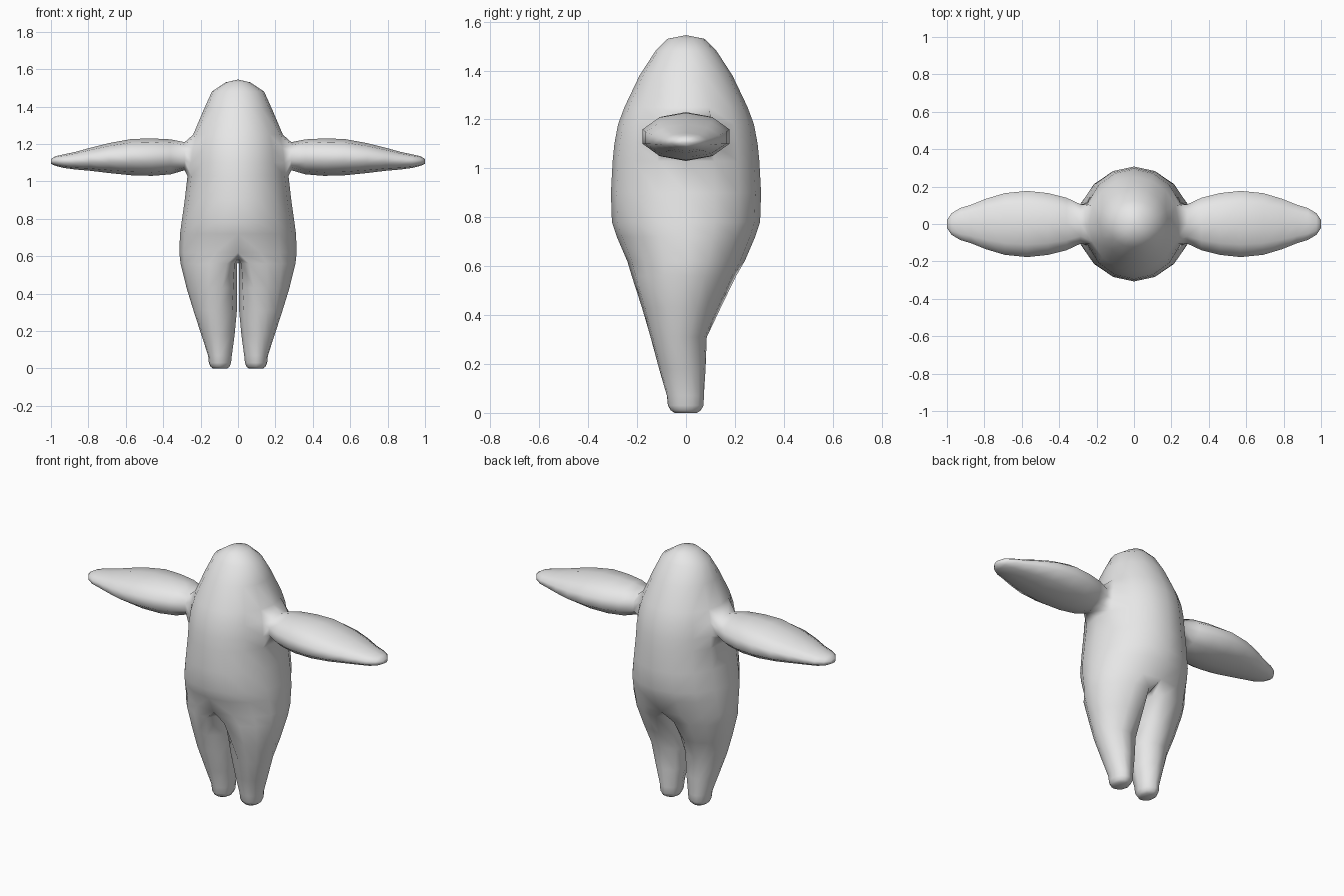
import bpy, bmesh, math

if "Cube" in bpy.data.objects:
    bpy.data.objects.remove(bpy.data.objects["Cube"])

SEG = 8  # segments in each half ring of the body
bm = bmesh.new()


def half_ring(z, hx, hy):
    """Half ellipse running front -> side -> back."""
    ring = []
    for i in range(SEG + 1):
        a = math.pi * (i / SEG - 0.5)
        x = 0 if i in (0, SEG) else hx * math.cos(a)
        ring.append(bm.verts.new((x, hy * math.sin(a), z)))
    return ring


def bridge(a, b, closed=True, skip=()):
    n = len(a)
    for i in range(n if closed else n - 1):
        if i not in skip:
            j = (i + 1) % n
            bm.faces.new((a[i], a[j], b[j], b[i]))


# Body: rings from crown to hips (z, half width, half depth)
body = [(1.53, .065, .075), (1.48, .14, .125), (1.38, .185, .19),
        (1.25, .24, .252), (1.18, .258, .278), (1.10, .268, .293),
        (1.03, .27, .30), (.90, .285, .307), (.78, .302, .303),
        (.72, .31, .283), (.62, .314, .24)]
rings = [half_ring(*r) for r in body]
crown = bm.verts.new((0, 0, 1.545))
for i in range(SEG):
    bm.faces.new((crown, rings[0][i], rings[0][i + 1]))
for k in range(len(rings) - 1):
    # leave a shoulder opening two faces wide and three high
    bridge(rings[k], rings[k + 1], closed=False, skip=(3, 4) if k in (3, 4, 5) else ())

# Arm: ten-sided flattened tube grown out of the shoulder opening
top, bot = rings[3], rings[6]
loop = [top[4], top[5], rings[4][5], rings[5][5], bot[5],
        bot[4], bot[3], rings[5][3], rings[4][3], top[3]]
arm = [(.285, .105, 1.06, 1.21), (.36, .14, 1.038, 1.225), (.46, .165, 1.03, 1.23),
       (.57, .177, 1.033, 1.227), (.69, .165, 1.045, 1.205), (.79, .135, 1.057, 1.18),
       (.87, .103, 1.064, 1.158), (.93, .085, 1.072, 1.145), (.975, .058, 1.083, 1.135),
       (1.0, .022, 1.095, 1.12)]
for x, hy, z0, z1 in arm:
    new = []
    for i in range(10):
        a = math.pi / 2 - i * math.tau / 10
        new.append(bm.verts.new((x, hy / .951 * math.cos(a),
                                 (z0 + z1) / 2 + (z1 - z0) / 2 * math.sin(a))))
    bridge(loop, new)
    loop = new
bm.faces.new(loop)

# Leg: tube from the half hip ring closed by a crotch line on the midplane
crotch = [bm.verts.new((0, y, z)) for y, z in ((.15, .59), (0, .57), (-.15, .59))]
loop = rings[-1] + crotch
# (z, inner x, seam x, outer x, back y, front y)
leg = [(.56, .005, .06, .307, .205, -.222), (.43, .005, .085, .275, .142, -.18),
       (.31, .006, .105, .238, .085, -.145), (.18, .018, .10, .196, .08, -.11),
       (.07, .033, .096, .16, .073, -.078), (.03, .037, .096, .156, .072, -.074),
       (.01, .045, .096, .147, .06, -.062), (0, .058, .096, .134, .045, -.046)]
for z, xi, xs, xo, yb, yf in leg:
    cy, hy = (yb + yf) / 2, (yb - yf) / 2
    new = []
    for i in range(SEG + 1):
        a = math.pi * (i / SEG - 0.5)
        new.append(bm.verts.new((xs + (xo - xs) * math.cos(a), cy + hy * math.sin(a), z)))
    for w, s in ((.75, .7), (1, 0), (.75, -.7)):
        new.append(bm.verts.new((xs - (xs - xi) * w, cy + hy * s, z)))
    bridge(loop, new)
    loop = new
bm.faces.new(loop)

bmesh.ops.recalc_face_normals(bm, faces=bm.faces)
# The open half shell must face outward
probe = max(bm.faces, key=lambda f: f.calc_center_median().x)
if probe.normal.x < 0:
    bmesh.ops.reverse_faces(bm, faces=bm.faces)

mesh = bpy.data.meshes.new("body")
bm.to_mesh(mesh)
bm.free()
obj = bpy.data.objects.new("body", mesh)
bpy.context.collection.objects.link(obj)

grey = bpy.data.materials.new("light grey")
grey.diffuse_color = (.8, .8, .8, 1)
grey.use_nodes = True
grey.node_tree.nodes["Principled BSDF"].inputs["Base Color"].default_value = grey.diffuse_color
mesh.materials.append(grey)

# Smooth skin, mirrored left to right
mesh.shade_smooth()
mirror = obj.modifiers.new("mirror", 'MIRROR')
mirror.use_clip = True
mirror.merge_threshold = .001
